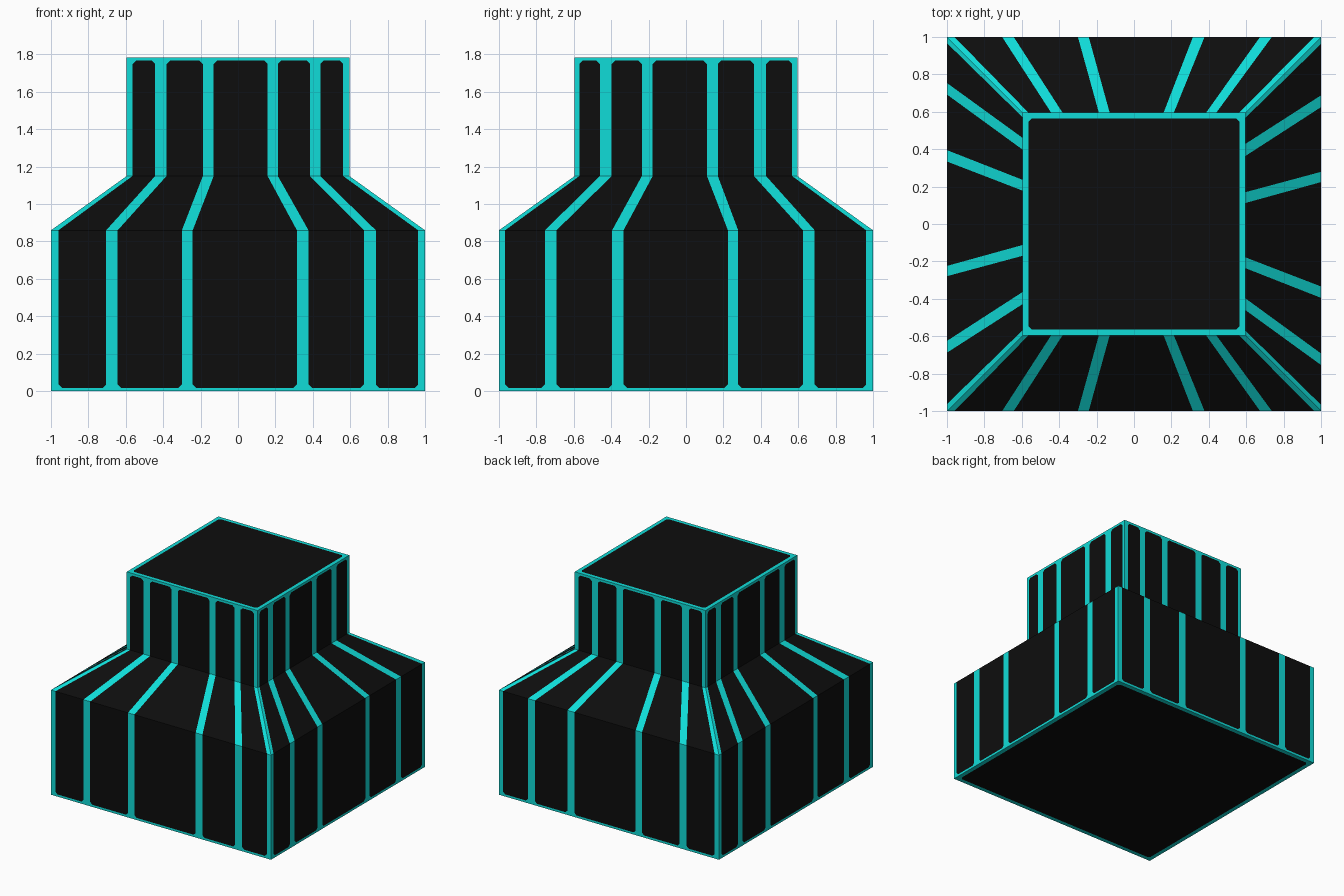
import bpy, bmesh
from mathutils import Vector

if "Cube" in bpy.data.objects:
    bpy.data.objects.remove(bpy.data.objects["Cube"])


def material(name, color):
    m = bpy.data.materials.new(name)
    m.diffuse_color = (*color, 1)
    m.use_nodes = True
    m.node_tree.nodes["Principled BSDF"].inputs["Base Color"].default_value = m.diffuse_color
    return m


black = material("matte black", (0.004, 0.004, 0.004))
cyan = material("bright cyan", (0.005, 0.72, 0.69))
BLACK, CYAN = 0, 1

H_LOW, H_SHOULDER, H_TOP = 0.86, 1.15, 1.785
R_LOW, R_TOP = 1.0, 0.595
TRIM = 0.018      # thin cyan line along bottom and top of the walls
C = 0.018         # cut corners of the dark panels

# Stripe edges along a wall: cyan / black alternate, starting with cyan
front_low = [-1, -.96, -.705, -.643, -.30, -.242, .315, .377, .674, .737, .963, 1]
front_top = [-.595, -.564, -.443, -.382, -.188, -.130, .158, .213, .385, .440, .562, .595]
right_low = [-1, -.967, -.754, -.692, -.395, -.334, .224, .279, .625, .688, .963, 1]
right_top = [-.595, -.570, -.460, -.397, -.236, -.178, .112, .170, .363, .428, .567, .595]

bm = bmesh.new()


def wall(low, top, place, mirrored):
    def face(pts, mat):
        vs = [bm.verts.new(place(*p)) for p in pts]
        f = bm.faces.new(vs[::-1] if mirrored else vs)
        f.material_index = mat

    def quad(a, b, mat):
        # a, b = (left, right, radius, height) of lower and upper edge
        face([(a[0], a[2], a[3]), (a[1], a[2], a[3]),
              (b[1], b[2], b[3]), (b[0], b[2], b[3])], mat)

    for i in range(len(low) - 1):
        l, r, tl, tr = low[i], low[i + 1], top[i], top[i + 1]
        if i % 2 == 0:
            quad((l, r, R_LOW, 0), (l, r, R_LOW, H_LOW), CYAN)
            quad((l, r, R_LOW, H_LOW), (tl, tr, R_TOP, H_SHOULDER), CYAN)
            quad((tl, tr, R_TOP, H_SHOULDER), (tl, tr, R_TOP, H_TOP), CYAN)
            continue
        # dark panel with trimmed ends and cut corners
        z0, z1 = TRIM, H_TOP - TRIM
        quad((l, r, R_LOW, 0), (l, r, R_LOW, z0), CYAN)
        face([(l, R_LOW, z0 + C), (l + C, R_LOW, z0), (r - C, R_LOW, z0),
              (r, R_LOW, z0 + C), (r, R_LOW, H_LOW), (l, R_LOW, H_LOW)], BLACK)
        face([(l, R_LOW, z0), (l + C, R_LOW, z0), (l, R_LOW, z0 + C)], CYAN)
        face([(r - C, R_LOW, z0), (r, R_LOW, z0), (r, R_LOW, z0 + C)], CYAN)
        quad((l, r, R_LOW, H_LOW), (tl, tr, R_TOP, H_SHOULDER), BLACK)
        face([(tl, R_TOP, H_SHOULDER), (tr, R_TOP, H_SHOULDER), (tr, R_TOP, z1 - C),
              (tr - C, R_TOP, z1), (tl + C, R_TOP, z1), (tl, R_TOP, z1 - C)], BLACK)
        face([(tl, R_TOP, z1 - C), (tl + C, R_TOP, z1), (tl, R_TOP, z1)], CYAN)
        face([(tr, R_TOP, z1 - C), (tr, R_TOP, z1), (tr - C, R_TOP, z1)], CYAN)
        quad((tl, tr, R_TOP, z1), (tl, tr, R_TOP, H_TOP), CYAN)


# Four striped walls: front, right, back (mirrored front), left (turned right)
wall(front_low, front_top, lambda u, d, z: Vector((u, -d, z)), False)
wall(right_low, right_top, lambda u, d, z: Vector((d, u, z)), False)
wall(front_low, front_top, lambda u, d, z: Vector((u, d, z)), True)
wall(right_low, right_top, lambda u, d, z: Vector((-d, -u, z)), False)


# Top and bottom caps: dark panel with cut corners inside a cyan rim
def cap(r, z, rim, up):
    def face(pts, mat):
        vs = [bm.verts.new((x, y, z)) for x, y in (pts if up else pts[::-1])]
        bm.faces.new(vs).material_index = mat

    q = r - rim
    panel = []
    a, b = Vector((1, 0)), Vector((0, 1))
    for _ in range(4):
        face([a * q - b * q, a * r - b * r, a * r + b * r, a * q + b * q], CYAN)
        c1, c2 = a * q + b * (q - C), a * (q - C) + b * q
        face([c1, a * q + b * q, c2], CYAN)
        panel += [c1, c2]
        a, b = b, -a
    face(panel, BLACK)


cap(R_TOP, H_TOP, 0.03, True)
cap(R_LOW, 0, 0.035, False)

bmesh.ops.remove_doubles(bm, verts=bm.verts, dist=0.0005)
mesh = bpy.data.meshes.new("striped_stepped_block")
bm.to_mesh(mesh)
bm.free()
mesh.materials.append(black)
mesh.materials.append(cyan)
block = bpy.data.objects.new("striped_stepped_block", mesh)
bpy.context.collection.objects.link(block)
